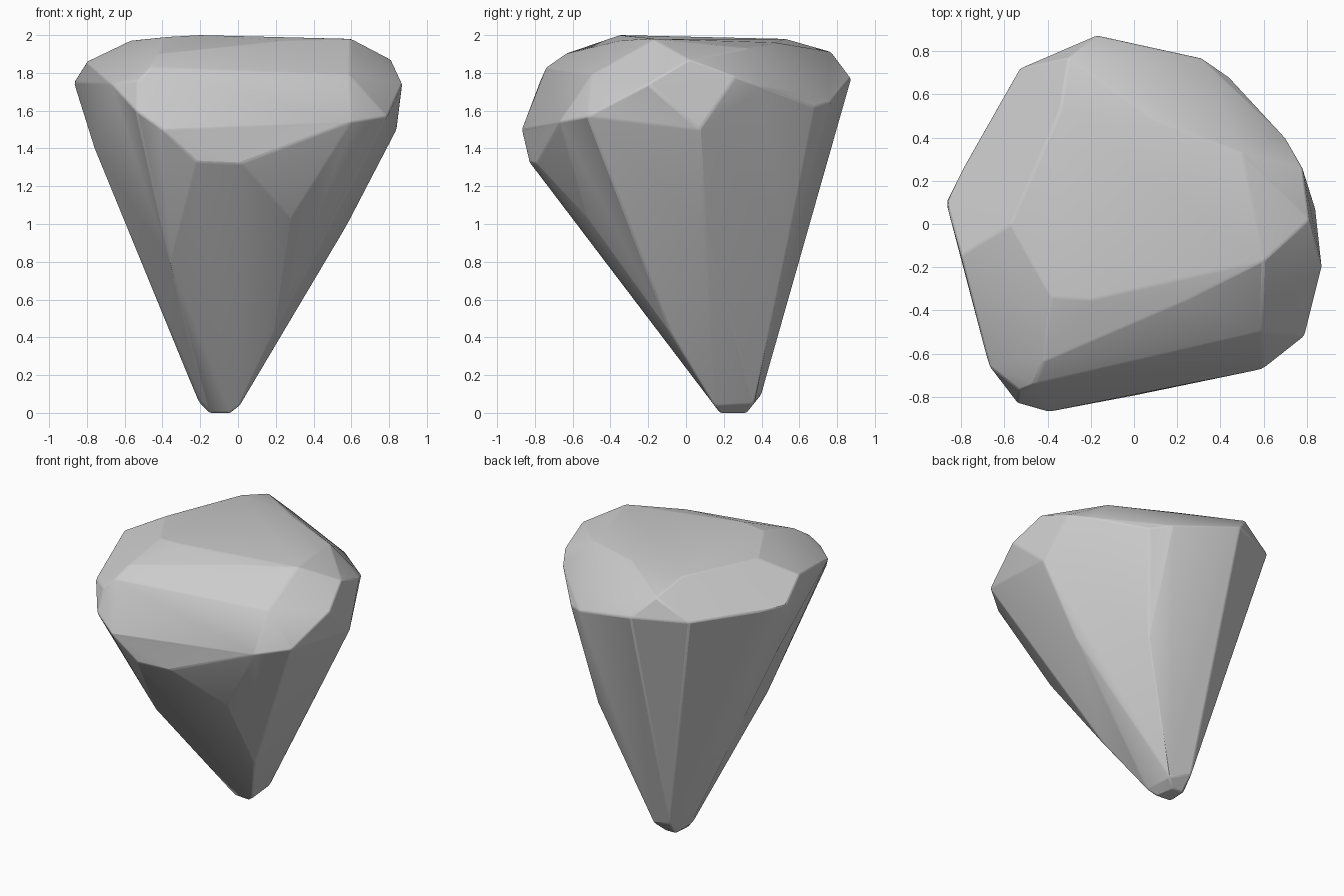
import bpy, bmesh, math

if "Cube" in bpy.data.objects:
    bpy.data.objects.remove(bpy.data.objects["Cube"])

# Faceted stone: a blunt tip, a flared body and a chipped cap wrapped in one convex skin
tip = [(-.15, .19, 0), (-.04, .18, 0), (-.06, .32, 0), (-.14, .32, 0),
       (-.21, .25, .06), (.01, .15, .04), (-.18, .16, .05), (0, .36, .05), (-.15, .4, .1)]

# Widest outline, where the body meets the cap
rim = [(-.4, -.87, 1.5), (-.54, -.83, 1.6), (-.67, -.66, 1.74), (-.87, .1, 1.75),
       (-.78, .28, 1.75), (-.53, .72, 1.77), (-.17, .875, 1.77), (.02, .835, 1.72),
       (.31, .77, 1.65), (.44, .68, 1.62), (.7, .4, 1.73), (.78, .26, 1.78),
       (.84, .07, 1.5), (.87, -.2, 1.74), (.79, -.52, 1.57), (.6, -.67, 1.54)]

# Lower lip of the front and the bulges on the flanks
flank = [(-.22, -.83, 1.33), (.02, -.79, 1.32), (.33, -.72, 1.42),
         (.28, -.52, 1.03), (.19, -.08, .42), (.58, .1, 1.0),
         (.32, .54, .9), (-.36, -.42, .8), (-.76, .02, 1.4)]

# Sloping cap facets up to the nearly level top
cap = [(-.42, -.64, 1.9), (-.53, -.77, 1.76), (-.46, -.74, 1.83), (.2, -.48, 1.88),
       (.59, -.5, 1.79), (-.8, -.15, 1.86), (.81, .02, 1.87), (-.3, .77, 1.91),
       (-.38, -.34, 1.99), (.25, -.35, 1.97), (.6, -.17, 1.98),
       (-.2, -.35, 2.0), (-.57, 0, 1.97), (-.34, .53, 1.98), (.1, .48, 1.96),
       (.5, .33, 1.93)]

bm = bmesh.new()
for p in tip + rim + flank + cap:
    bm.verts.new(p)
hull = bmesh.ops.convex_hull(bm, input=bm.verts[:])
loose = {g for g in hull["geom_interior"] + hull["geom_unused"]
         if isinstance(g, bmesh.types.BMVert)}
bmesh.ops.delete(bm, geom=list(loose), context='VERTS')
bmesh.ops.dissolve_limit(bm, angle_limit=math.radians(2), verts=bm.verts[:], edges=bm.edges[:])
bmesh.ops.recalc_face_normals(bm, faces=bm.faces[:])

mesh = bpy.data.meshes.new("stone")
bm.to_mesh(mesh)
bm.free()
stone = bpy.data.objects.new("stone", mesh)
bpy.context.collection.objects.link(stone)

# Slightly worn edges
bevel = stone.modifiers.new("worn_edges", 'BEVEL')
bevel.width = .012
bevel.segments = 2
bevel.limit_method = 'ANGLE'
bevel.angle_limit = math.radians(12)

bpy.context.view_layer.objects.active = stone
stone.select_set(True)
bpy.ops.object.shade_smooth_by_angle(angle=math.radians(18))
